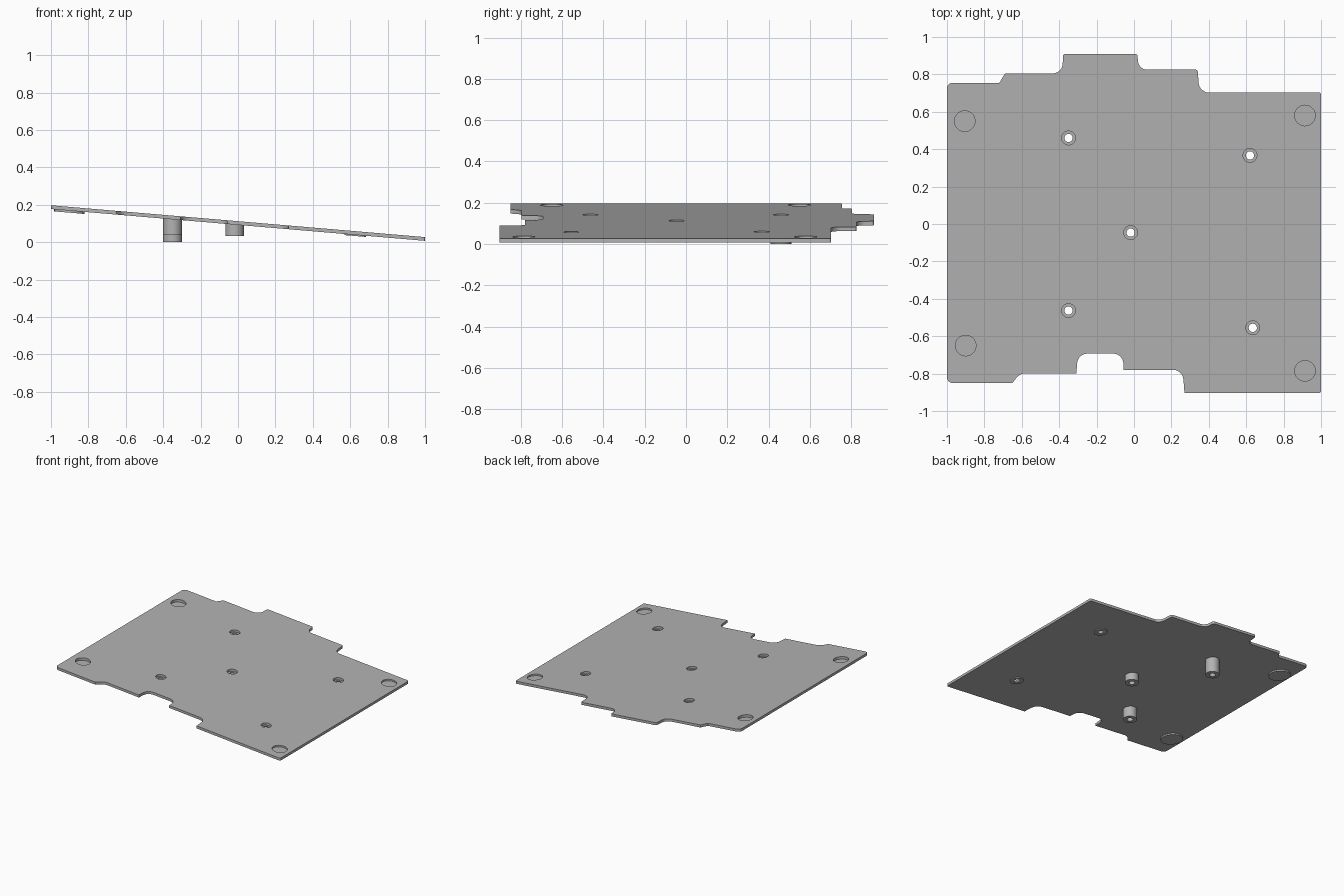
import bpy, bmesh
from math import sin, cos, tau
from mathutils import Vector

if "Cube" in bpy.data.objects:
    bpy.data.objects.remove(bpy.data.objects["Cube"])

THICK = 0.02


def top_z(x):
    """Height of the sloping upper face."""
    return 0.112 - 0.085 * x


grey = bpy.data.materials.new("plain grey")
grey.use_nodes = True
grey.diffuse_color = (0.45, 0.45, 0.45, 1)
grey.node_tree.nodes["Principled BSDF"].inputs["Base Color"].default_value = grey.diffuse_color


def prism(name, outline, top, bottom, level=False):
    """Extrude an outline between two offsets from the slope; level gives a flat base height."""
    bm = bmesh.new()
    upper = [bm.verts.new((x, y, top_z(x) + top)) for x, y in outline]
    lower = [bm.verts.new((x, y, bottom if level else top_z(x) + bottom)) for x, y in outline]
    bm.faces.new(upper)
    bm.faces.new(lower[::-1])
    for i in range(len(upper)):
        bm.faces.new((upper[i - 1], lower[i - 1], lower[i], upper[i]))
    bmesh.ops.recalc_face_normals(bm, faces=bm.faces)
    mesh = bpy.data.meshes.new(name)
    bm.to_mesh(mesh)
    bm.free()
    mesh.materials.append(grey)
    obj = bpy.data.objects.new(name, mesh)
    bpy.context.collection.objects.link(obj)
    return obj


def circle(x, y, r, n=40):
    return [(x + r * cos(tau * i / n), y + r * sin(tau * i / n)) for i in range(n)]


def rounded(corners, steps=7):
    """Replace each (x, y, radius) corner with a short curve."""
    points = []
    for i, (x, y, r) in enumerate(corners):
        p = Vector((x, y))
        if not r:
            points.append((x, y))
            continue
        a = p + (Vector(corners[i - 1][:2]) - p).normalized() * r
        b = p + (Vector(corners[(i + 1) % len(corners)][:2]) - p).normalized() * r
        center = a + b - p
        for k in range(steps + 1):
            t = k / steps * tau / 4
            q = center + (a - center) * cos(t) + (b - center) * sin(t)
            points.append((q.x, q.y))
    return points


def cut(obj, cutters):
    for cutter in cutters:
        mod = obj.modifiers.new("cut", "BOOLEAN")
        mod.operation = "DIFFERENCE"
        mod.solver = "EXACT"
        mod.object = cutter
    bpy.ops.object.select_all(action="DESELECT")
    bpy.context.view_layer.objects.active = obj
    obj.select_set(True)
    for mod in list(obj.modifiers):
        bpy.ops.object.modifier_apply(modifier=mod.name)
    bpy.ops.object.shade_smooth_by_angle(angle=0.5)


# Stepped plate outline, clockwise from the back left corner
outline = rounded([
    (-1, 0.755, 0.03), (-0.72, 0.755, 0), (-0.705, 0.78, 0), (-0.69, 0.805, 0),
    (-0.385, 0.805, 0.05), (-0.378, 0.91, 0.01), (0.018, 0.91, 0.01), (0.025, 0.825, 0.045),
    (0.34, 0.825, 0.01), (0.35, 0.703, 0.05), (1, 0.703, 0.01),
    (1, -0.903, 0.01), (0.27, -0.903, 0), (0.26, -0.78, 0.05), (-0.055, -0.78, 0),
    (-0.06, -0.693, 0.05), (-0.3, -0.693, 0.05), (-0.308, -0.798, 0),
    (-0.61, -0.798, 0.03), (-0.65, -0.85, 0), (-1, -0.85, 0.03)])
plate = prism("mounting_plate", outline, 0, -THICK)

# Screw bosses: x, y, underside, whether that underside is level
bosses = [(-0.35, 0.46, 0.0, True), (-0.35, -0.463, 0.037, True), (-0.018, -0.046, 0.034, True),
          (0.62, 0.367, -0.026, False), (0.635, -0.555, -0.026, False)]
# Round corner recesses: x, y, depth, whether a pad is needed below
recesses = [(-0.905, 0.55, 0.02, True), (-0.9, -0.65, 0.02, True),
            (0.914, 0.58, 0.012, False), (0.914, -0.785, 0.012, False)]

helpers = []
for x, y, base, level in bosses:
    boss = prism("screw_post" if level else "screw_pad", circle(x, y, 0.05), -THICK, base, level)
    hole = prism("hole_cutter", circle(x, y, 0.022), 0.05, -0.2)
    sink = prism("counterbore_cutter", circle(x, y, 0.037), 0.05, -0.018)
    helpers += [hole, sink]
    cut(boss, [hole])

for x, y, depth, padded in recesses:
    sink = prism("recess_cutter", circle(x, y, 0.055), 0.05, -depth)
    helpers.append(sink)
    if padded:
        pad = prism("corner_pad", circle(x, y, 0.08), -0.016, -THICK - 0.011)
        cut(pad, [sink])

cut(plate, helpers)
for helper in helpers:
    bpy.data.objects.remove(helper)
